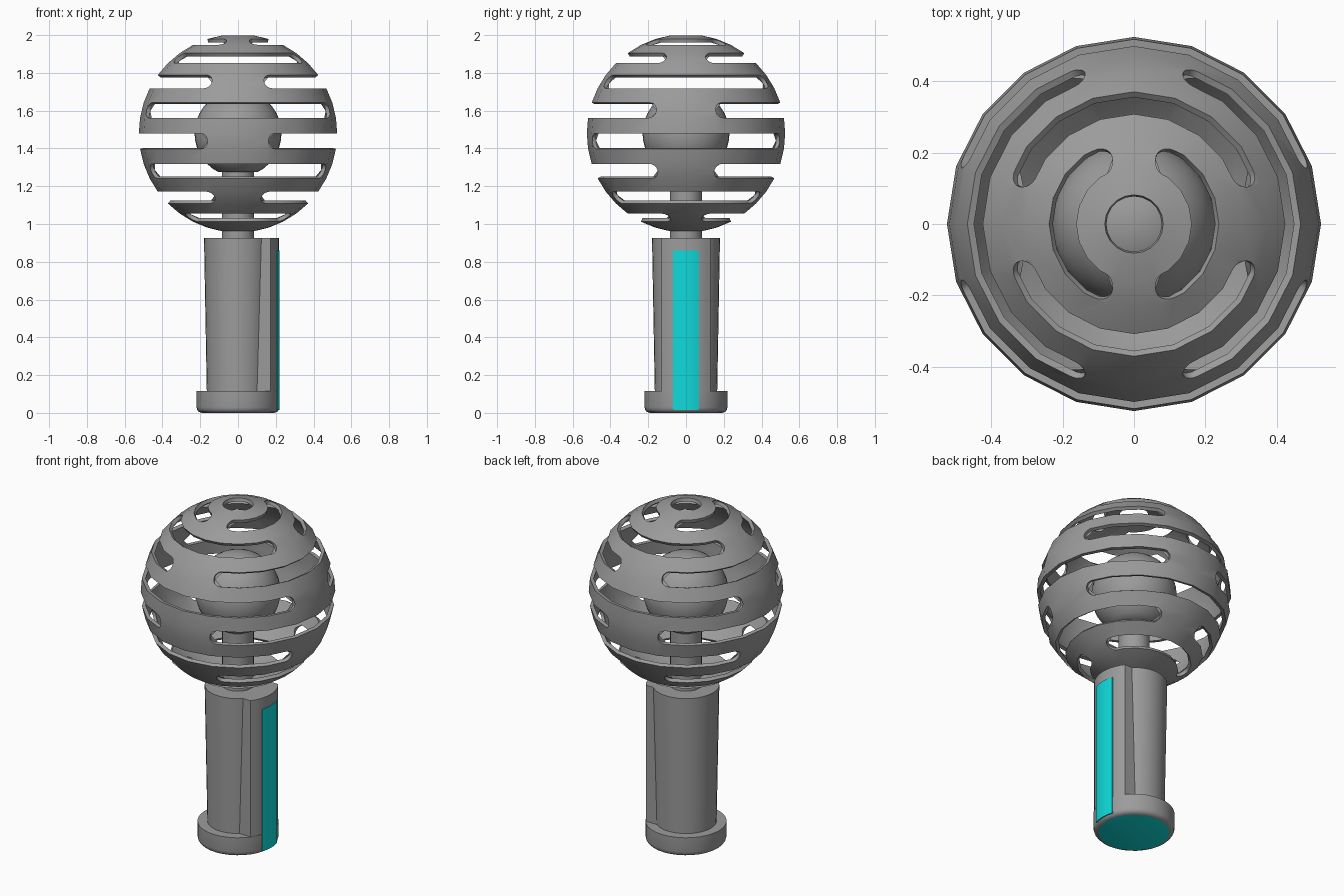
import bpy, bmesh
from math import sin, cos, pi, asin, sqrt, radians

if "Cube" in bpy.data.objects:
    bpy.data.objects.remove(bpy.data.objects["Cube"])


def make_material(name, color):
    mat = bpy.data.materials.new(name)
    mat.use_nodes = True
    mat.diffuse_color = color
    mat.node_tree.nodes["Principled BSDF"].inputs["Base Color"].default_value = color
    return mat


grey = make_material("grey plastic", (0.33, 0.33, 0.33, 1))
cyan = make_material("cyan accent", (0.005, 0.7, 0.7, 1))


def finish(bm, name, mats, thickness=0):
    mesh = bpy.data.meshes.new(name)
    bm.to_mesh(mesh)
    bm.free()
    for mat in mats:
        mesh.materials.append(mat)
    obj = bpy.data.objects.new(name, mesh)
    bpy.context.collection.objects.link(obj)
    bpy.ops.object.select_all(action="DESELECT")
    obj.select_set(True)
    bpy.context.view_layer.objects.active = obj
    if thickness:
        mod = obj.modifiers.new("wall", "SOLIDIFY")
        mod.thickness = thickness
        mod.offset = -1
        mod.use_even_offset = True
        bpy.ops.object.modifier_apply(modifier=mod.name)
    bpy.ops.object.shade_smooth_by_angle(angle=radians(35))
    return obj


def lathe(name, profile, segments=32, mats=(grey,)):
    """Revolve (radius, height) points around z."""
    bm = bmesh.new()
    verts = [bm.verts.new((r, 0, z)) for r, z in profile]
    edges = [bm.edges.new(pair) for pair in zip(verts, verts[1:])]
    bmesh.ops.spin(bm, geom=verts + edges, cent=(0, 0, 0), axis=(0, 0, 1),
                   angle=2 * pi, steps=segments)
    bmesh.ops.remove_doubles(bm, verts=bm.verts, dist=1e-5)
    bmesh.ops.recalc_face_normals(bm, faces=bm.faces)
    return finish(bm, name, mats)


def arc_strip(name, radius, back, half_width, z0, z1, mat):
    """Upright strip on the +x side with a rounded outer face."""
    bm = bmesh.new()
    a = asin(half_width / radius)
    steps = 10
    angles = [a * (2 * k / steps - 1) for k in range(steps + 1)]
    points = [(radius * cos(t), radius * sin(t)) for t in angles]
    inner = sqrt(back * back - half_width * half_width)
    points += [(inner, half_width), (inner, -half_width)]
    face = bm.faces.new([bm.verts.new((x, y, z0)) for x, y in points])
    top = bmesh.ops.extrude_face_region(bm, geom=[face])["geom"]
    bmesh.ops.translate(bm, vec=(0, 0, z1 - z0),
                        verts=[v for v in top if isinstance(v, bmesh.types.BMVert)])
    bmesh.ops.recalc_face_normals(bm, faces=bm.faces)
    return finish(bm, name, (mat,))


def slotted_shell(name, radius, height, segments=20):
    """Sphere with every other ring cut into two round-ended slots."""
    bm = bmesh.new()
    step = pi / segments
    grid = {}
    for i in range(1, segments):
        for j in range(segments):
            t, p = i * step, 2 * j * step
            grid[i, j] = bm.verts.new((radius * sin(t) * cos(p),
                                       radius * sin(t) * sin(p),
                                       height + radius * cos(t)))
    slots, ends = [], []
    for i in range(1, segments - 1):
        for j in range(segments):
            n = (j + 1) % segments
            face = bm.faces.new([grid[i, j], grid[i + 1, j],
                                 grid[i + 1, n], grid[i, n]])
            # Slots face sideways and front/back in turn
            k = (j - (0 if i % 4 == 2 else 5)) % 10
            if i % 2 == 0 and i <= 16 and k not in (4, 5):
                slots.append(face)
                if k == 3:
                    ends.append((i, n, j))
                elif k == 6:
                    ends.append((i, j, n))

    # Round the slot ends with corner fillets
    for i, tip, inner in ends:
        f = 0.25 / sin((i + 0.5) * step)
        tops = (grid[i, tip], grid[i, inner])
        lows = (grid[i + 1, tip], grid[i + 1, inner])
        _, mid = bmesh.utils.edge_split(bm.edges.get((tops[0], lows[0])), tops[0], 0.5)
        for near, far in ((tops, lows), (lows, tops)):
            corner = near[0]
            _, side = bmesh.utils.edge_split(bm.edges.get(near), corner, f)
            arc = []
            for s in range(1, 5):
                a = s * pi / 10
                u, w = f * (1 - cos(a)), 0.5 - 0.5 * sin(a)
                co = near[0].co.lerp(near[1].co, u).lerp(far[0].co.lerp(far[1].co, u), w)
                arc.append(bm.verts.new(co))
            fillet = bm.faces.new([corner, mid] + arc + [side])
            fillet.normal_update()
            c = corner.co.copy()
            c.z -= height
            if fillet.normal.dot(c) < 0:
                fillet.normal_flip()
    bmesh.ops.delete(bm, geom=slots, context="FACES")
    return finish(bm, name, (grey,), thickness=0.02)


# Head: slotted shell, inner ball and stem
center = 1.48
slotted_shell("slotted_shell", 0.525, center)
ball_r = 0.23
ball = [(ball_r * sin(k * pi / 20), center + ball_r * cos(k * pi / 20)) for k in range(18)]
lathe("inner_ball", ball + [(0, ball[-1][1])])
lathe("stem", [(0, 0.9), (0.085, 0.9), (0.085, 1.3), (0, 1.3)])

# Handle: tapered grip, raised side strip and accent plate
lathe("grip", [(0, 0.1), (0.165, 0.1), (0.18, 0.925), (0, 0.925)])
arc_strip("side_strip", 0.216, 0.16, 0.13, 0.1, 0.925, grey)
arc_strip("accent_plate", 0.221, 0.213, 0.068, 0.015, 0.86, cyan)

# Base ring with a coloured underside
base = lathe("base", [(0, 0), (0.192, 0), (0.208, 0.006), (0.216, 0.016),
                      (0.219, 0.03), (0.219, 0.115), (0, 0.115)],
             mats=(grey, cyan))
for poly in base.data.polygons:
    if poly.normal.z < -0.95:
        poly.material_index = 1
